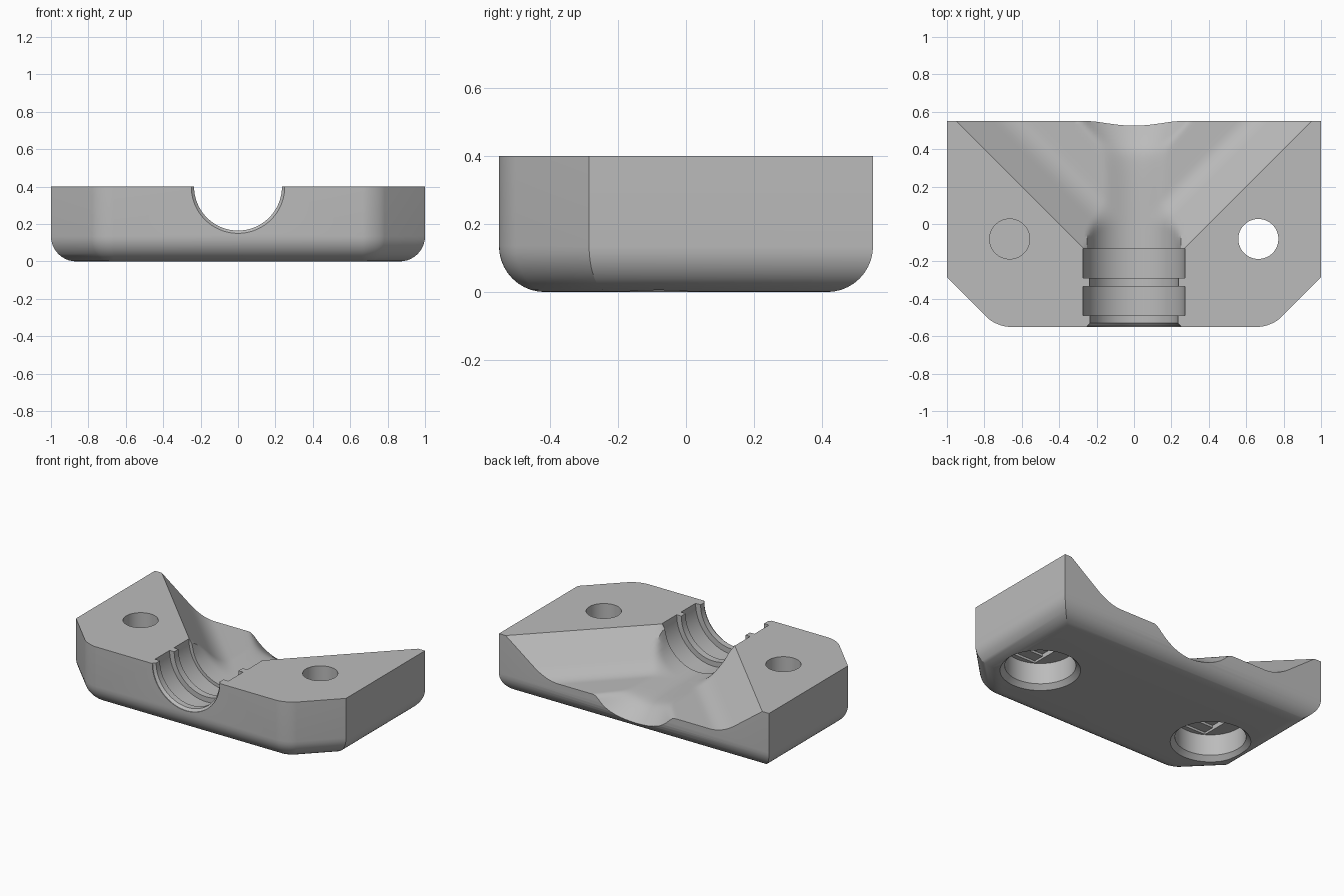
import bpy, bmesh, math
from mathutils import Vector

if "Cube" in bpy.data.objects:
    bpy.data.objects.remove(bpy.data.objects["Cube"])

grey = bpy.data.materials.new("plain_grey")
grey.use_nodes = True
GREY = (0.5, 0.5, 0.5, 1)
grey.diffuse_color = GREY
grey.node_tree.nodes["Principled BSDF"].inputs["Base Color"].default_value = GREY

TOP = 0.4      # height of the parting face
BORE = 0.25    # channel radius


def make(name, bm):
    bmesh.ops.recalc_face_normals(bm, faces=bm.faces)
    mesh = bpy.data.meshes.new(name)
    bm.to_mesh(mesh)
    bm.free()
    mesh.materials.append(grey)
    obj = bpy.data.objects.new(name, mesh)
    bpy.context.collection.objects.link(obj)
    return obj


def revolve(name, profile, place, sides=64):
    """Closed solid of revolution; place(a, b, t) maps circle and axis to space."""
    bm = bmesh.new()
    rings = []
    for r, t in profile:
        angles = [math.tau * i / sides for i in range(sides)]
        rings.append([bm.verts.new(place(r * math.cos(a), r * math.sin(a), t)) for a in angles])
    for low, high in zip(rings, rings[1:]):
        for i in range(sides):
            j = (i + 1) % sides
            bm.faces.new((low[i], low[j], high[j], high[i]))
    bm.faces.new(rings[0])
    bm.faces.new(rings[-1])
    return make(name, bm)


def box(name, centre, size):
    bm = bmesh.new()
    bmesh.ops.create_cube(bm, size=1)
    for v in bm.verts:
        v.co = Vector(centre) + Vector(a * b for a, b in zip(v.co, size))
    return make(name, bm)


def smooth_min(a, b, k):
    h = max(k - abs(a - b), 0) / k
    return min(a, b) - h * h * k / 4


def cut(target, cutter):
    cutter.hide_render = True
    mod = target.modifiers.new("cut", 'BOOLEAN')
    mod.operation = 'DIFFERENCE'
    mod.solver = 'EXACT'
    mod.object = cutter
    bpy.context.view_layer.objects.active = target
    bpy.ops.object.modifier_apply(modifier=mod.name)
    bpy.data.objects.remove(cutter)


# Body: chamfered outline, soft front corners, rounded underside
half = [(1, 0.55), (1, -0.285), (0.735, -0.55)]
outline = half + [(-x, y) for x, y in reversed(half)]
bm = bmesh.new()
base = bm.faces.new([bm.verts.new((x, y, 0)) for x, y in outline])
ext = bmesh.ops.extrude_face_region(bm, geom=[base])
bmesh.ops.translate(bm, vec=(0, 0, TOP), verts=[g for g in ext["geom"] if isinstance(g, bmesh.types.BMVert)])
bmesh.ops.recalc_face_normals(bm, faces=bm.faces)
corners = [e for e in bm.edges if abs(e.verts[0].co.z - e.verts[1].co.z) > 0.1
           and e.verts[0].co.y < -0.5]
bmesh.ops.bevel(bm, geom=corners, offset=0.07, segments=8, profile=0.5, affect='EDGES')
rim = [e for e in bm.edges if all(v.co.z < 0.001 for v in e.verts)]
bmesh.ops.bevel(bm, geom=rim, offset=0.135, segments=10, profile=0.5, affect='EDGES')
body = make("clamp_half", bm)


# Flared mouth: V-shaped walls, flat floor and a round channel, blended
def mouth_height(x, y):
    x = abs(x)
    wall = TOP + 0.74 * (x - 0.26 - (y + 0.14))
    floor = -smooth_min(-wall, -0.18, 0.07)
    t = y - 0.4
    r = BORE + 0.7 * (t + math.hypot(t, 0.05)) / 2
    if x < r:
        channel = TOP - math.sqrt(r * r - x * x)
    else:
        channel = TOP + 3 * (x - r)
    return min(smooth_min(floor, channel, 0.03), 0.6)


bm = bmesh.new()
bmesh.ops.create_grid(bm, x_segments=132, y_segments=44, size=1)
for v in bm.verts:
    x, y = v.co.x * 1.1, 0.23 + v.co.y * 0.37
    v.co = (x, y, mouth_height(x, y))
ext = bmesh.ops.extrude_face_region(bm, geom=bm.faces[:])
for g in ext["geom"]:
    if isinstance(g, bmesh.types.BMVert):
        g.co.z = 0.8
cut(body, make("mouth_cutter", bm))

# Channel with two wide grooves and narrow ribs between them
profile = [(0.25, -0.6), (0.25, -0.545), (0.235, -0.53), (0.235, -0.49),
           (0.272, -0.49), (0.272, -0.335), (0.238, -0.335), (0.238, -0.29),
           (0.272, -0.29), (0.272, -0.132), (0.244, -0.132), (0.244, -0.06)]
cut(body, revolve("channel_cutter", profile, lambda a, b, t: (a, t, TOP + b), 96))

# Bolt holes: through hole, chamfered counterbore and stepped ceiling
HOLE, SEAT = 0.108, 0.17
for side in (-1, 1):
    cx, cy = side * 0.665, -0.08
    place = lambda a, b, t: (cx + a, cy + b, t)
    cut(body, revolve("counterbore_cutter",
                      [(0.27, -0.03), (0.213, 0.03), (0.213, SEAT)], place))
    cut(body, box("slot_cutter", (cx, cy, SEAT), (2 * HOLE, 0.36, 0.03)))
    cut(body, box("square_cutter", (cx, cy, SEAT), (2 * HOLE, 2 * HOLE, 0.06)))
    cut(body, revolve("bolt_cutter", [(HOLE - 0.001, 0.1), (HOLE - 0.001, 0.5)], place))

# Smooth curved areas, keep real edges crisp
bpy.ops.object.select_all(action='DESELECT')
body.select_set(True)
bpy.context.view_layer.objects.active = body
bpy.ops.object.shade_smooth_by_angle(angle=math.radians(25))
